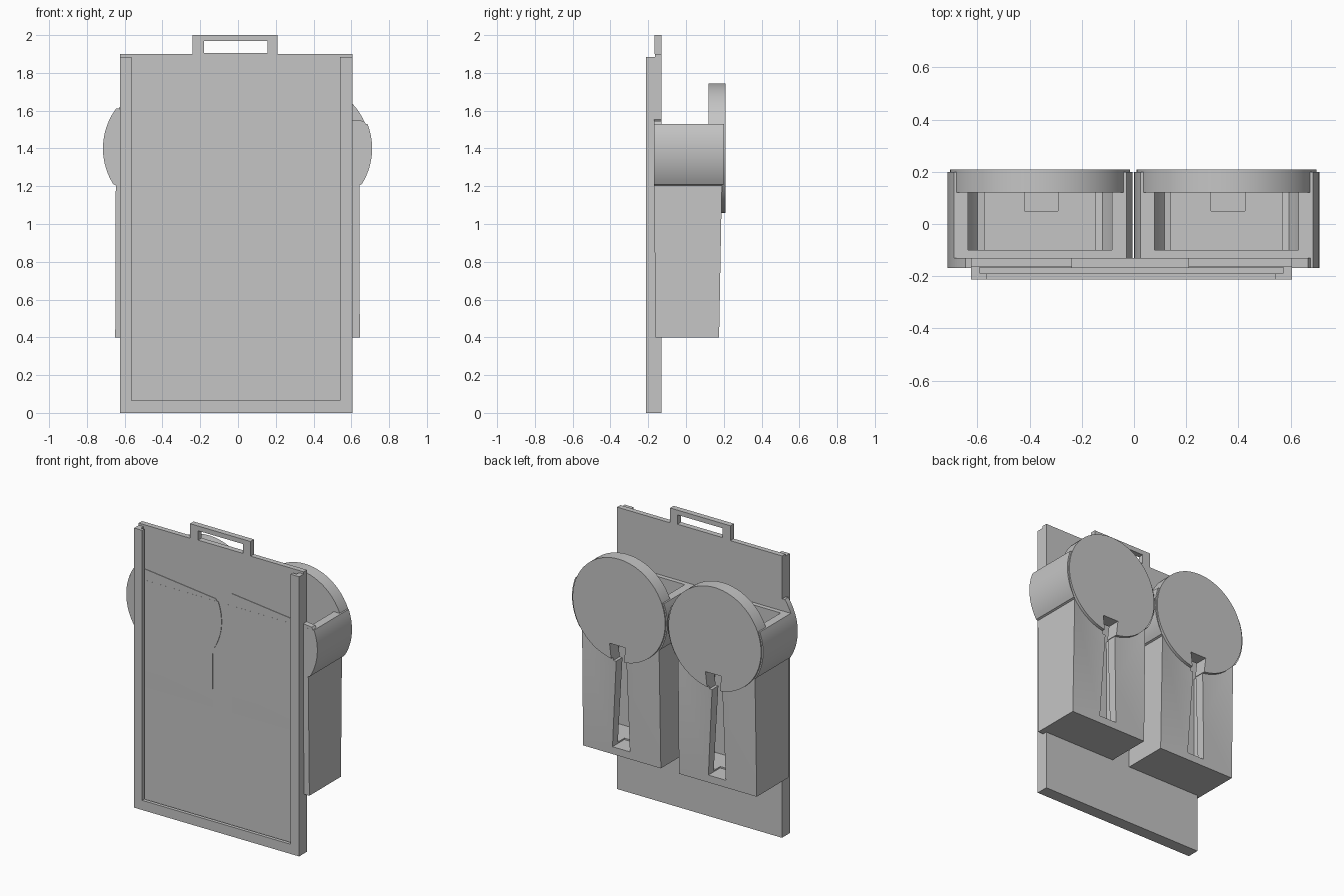
import bpy, bmesh, math

if "Cube" in bpy.data.objects:
    bpy.data.objects.remove(bpy.data.objects["Cube"])

grey = bpy.data.materials.new("plain_grey")
grey.diffuse_color = (0.56, 0.56, 0.56, 1)
grey.use_nodes = True
grey.node_tree.nodes["Principled BSDF"].inputs["Base Color"].default_value = grey.diffuse_color


def finish(name, bm):
    bmesh.ops.recalc_face_normals(bm, faces=bm.faces)
    me = bpy.data.meshes.new(name)
    bm.to_mesh(me)
    bm.free()
    me.materials.append(grey)
    ob = bpy.data.objects.new(name, me)
    bpy.context.collection.objects.link(ob)
    return ob


def prism(name, outline, front, back):
    """Extrude an (x, z) outline in y; front and back give y at a height z."""
    bm = bmesh.new()
    a = [bm.verts.new((x, front(z), z)) for x, z in outline]
    b = [bm.verts.new((x, back(z), z)) for x, z in outline]
    n = len(outline)
    caps = [bm.faces.new(a), bm.faces.new(b[::-1])]
    for i in range(n):
        bm.faces.new((a[i], b[i], b[(i + 1) % n], a[(i + 1) % n]))
    bm.normal_update()
    bmesh.ops.triangulate(bm, faces=caps, ngon_method='EAR_CLIP')
    return finish(name, bm)


def slab(name, outline, y0, y1):
    return prism(name, outline, lambda z: y0, lambda z: y1)


def rect(x0, x1, z0, z1):
    return [(x0, z0), (x1, z0), (x1, z1), (x0, z1)]


def arc(cx, r, a0, a1, n=14):
    """Points on a circle around the drum axis, angles in radians."""
    return [(cx + r * math.cos(a0 + (a1 - a0) * i / n),
             DRUM_Z + r * math.sin(a0 + (a1 - a0) * i / n)) for i in range(n + 1)]


def cut(ob, cutters):
    bpy.context.view_layer.objects.active = ob
    for c in cutters:
        m = ob.modifiers.new("cut", 'BOOLEAN')
        m.object, m.operation, m.solver = c, 'DIFFERENCE', 'EXACT'
        bpy.ops.object.modifier_apply(modifier=m.name)


def smooth(ob):
    bpy.ops.object.select_all(action='DESELECT')
    ob.select_set(True)
    bpy.context.view_layer.objects.active = ob
    bpy.ops.object.shade_smooth_by_angle(angle=math.radians(30))


DRUM_Z, LOW, NECK, RIM = 1.40, 0.40, 1.21, 1.53

# Back panel
slab("back_panel", rect(-0.625, 0.605, 0, 1.90), -0.165, -0.13)


# U-shaped frame, a recessed channel behind a wider lip
def u_shape(inner_l, inner_r, inner_z):
    return [(-0.625, 0), (0.605, 0), (0.605, 1.885), (inner_r, 1.885),
            (inner_r, inner_z), (inner_l, inner_z), (inner_l, 1.885), (-0.625, 1.885)]


slab("frame_channel", u_shape(-0.59, 0.57, 0.04), -0.19, -0.165)
slab("frame_lip", u_shape(-0.565, 0.54, 0.065), -0.213, -0.19)

# Carrying handle
handle = slab("handle", rect(-0.24, 0.21, 1.90, 2.0), -0.168, -0.13)
hole = slab("handle_hole", rect(-0.18, 0.155, 1.905, 1.968), -0.3, 0)
cut(handle, [hole])
bpy.data.objects.remove(hole)


def body_outline(cx, half, r, low, rim):
    """Straight bin below, round drum sides above."""
    a0 = math.asin((NECK - DRUM_Z) / r)
    a1 = math.asin(min((rim - DRUM_Z) / r, 1))
    right = arc(cx, r, a0, a1)
    left = [(2 * cx - x, z) for x, z in reversed(right)]
    return [(cx - half, low), (cx + half, low), (cx + half * 0.99, NECK - 0.005)] \
        + right + left + [(cx - half * 0.99, NECK - 0.005)]


def front_y(z):
    t = min(max((z - LOW) / (NECK - LOW), 0), 1)
    return -0.161 - 0.008 * t


def back_y(z):
    return 0.175 + 0.015 * (z - LOW) / (NECK - LOW) if z < NECK - 0.002 else 0.2


for side, cx in (("left", -0.36), ("right", 0.355)):
    # Hollow bin with drum sides
    body = prism(side + "_bin", body_outline(cx, 0.29, 0.355, LOW, RIM), front_y, back_y)
    cavity = slab("cavity", body_outline(cx, 0.215, 0.305, 0.46, 1.6), -0.10, 0.12)
    # Tapered slot and notch in the back
    slot = slab("slot", [(cx - 0.06, 0.45), (cx + 0.07, 0.45),
                         (cx + 0.03, 1.12), (cx - 0.04, 1.12)], 0.05, 0.3)
    notch = slab("notch", [(cx - 0.035, 1.04), (cx + 0.055, 1.04),
                           (cx + 0.07, 1.16), (cx - 0.05, 1.16)], 0.05, 0.3)
    cut(body, [cavity, slot, notch])
    smooth(body)

    # Round back cover
    cover = slab(side + "_round_cover", arc(cx, 0.345, 0, 2 * math.pi, 64)[:-1], 0.12, 0.208)
    cut(cover, [notch])
    smooth(cover)

    # Sloping front lip above the rim
    a0, a1 = math.pi - math.asin(0.12 / 0.355), math.pi - math.asin(0.212 / 0.355)
    lip = arc(cx, 0.355, a0, a1, 5) + [(cx + 0.312, 1.545), (cx + 0.328, 1.52)]
    slab(side + "_front_lip", lip, -0.1685, -0.131)

    for c in (cavity, slot, notch):
        bpy.data.objects.remove(c)
